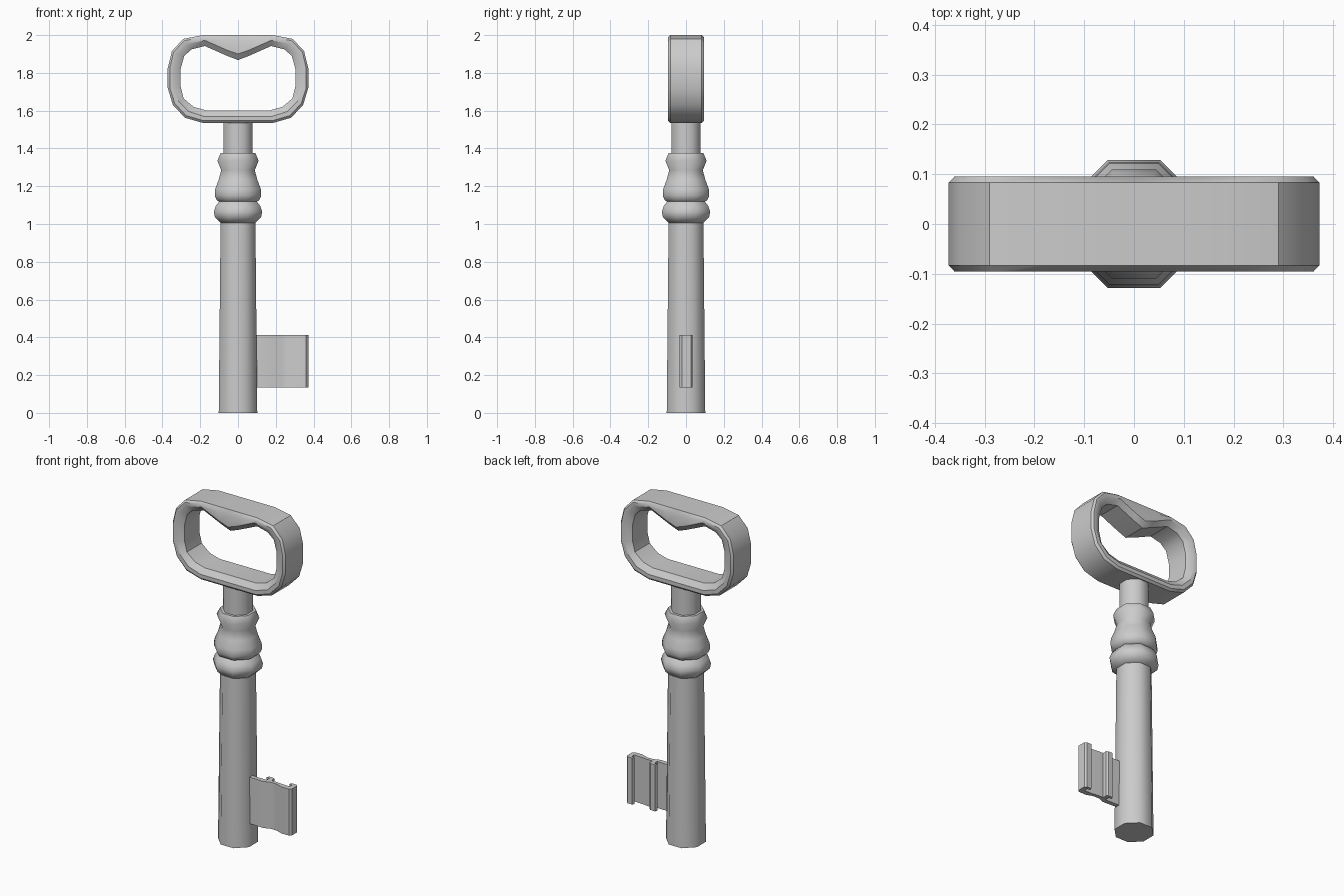
import bpy, bmesh, math

if "Cube" in bpy.data.objects:
    bpy.data.objects.remove(bpy.data.objects["Cube"])


def finish(name, bm, angle):
    bmesh.ops.recalc_face_normals(bm, faces=bm.faces)
    me = bpy.data.meshes.new(name)
    bm.to_mesh(me)
    bm.free()
    ob = bpy.data.objects.new(name, me)
    bpy.context.collection.objects.link(ob)
    bpy.ops.object.select_all(action='DESELECT')
    bpy.context.view_layer.objects.active = ob
    ob.select_set(True)
    bpy.ops.object.shade_smooth_by_angle(angle=math.radians(angle))
    return ob


def bridge(bm, a, b):
    n = len(a)
    for i in range(n):
        j = (i + 1) % n
        bm.faces.new((a[i], a[j], b[j], b[i]))


def turned(name, profile, sides=8):
    # eight-sided turned part, profile gives (distance to flat, z)
    bm = bmesh.new()
    loops = []
    for d, z in profile:
        r = d / math.cos(math.pi / sides)
        loops.append([bm.verts.new((r * math.cos((i + .5) * 2 * math.pi / sides),
                                    r * math.sin((i + .5) * 2 * math.pi / sides), z))
                      for i in range(sides)])
    for a, b in zip(loops, loops[1:]):
        bridge(bm, a, b)
    bm.faces.new(loops[0])
    bm.faces.new(loops[-1])
    return finish(name, bm, 50)


# shaft and ornamental collars
turned("shaft", [(.102, 0), (.092, 1.02)])
turned("lower_collar", [(.092, 1.005), (.122, 1.035), (.128, 1.065), (.118, 1.095), (.097, 1.122)])
turned("upper_collar", [(.095, 1.115), (.112, 1.125), (.123, 1.15), (.121, 1.185), (.102, 1.235),
                        (.089, 1.285), (.109, 1.335), (.092, 1.375)])
turned("neck", [(.077, 1.37), (.077, 1.55)])

# bow handle: half outlines from bottom centre to top centre
outer = [(0, 1.535), (.185, 1.535), (.28, 1.562), (.345, 1.63), (.372, 1.72), (.372, 1.825),
         (.35, 1.915), (.29, 1.98), (.185, 2.0), (.07, 2.0), (0, 2.0)]
rim = [(0, 1.57), (.18, 1.57), (.26, 1.595), (.315, 1.65), (.34, 1.72), (.34, 1.825),
       (.325, 1.9), (.27, 1.953), (.175, 1.972), (.06, 1.921), (0, 1.9)]
inner = [(0, 1.602), (.17, 1.602), (.235, 1.62), (.288, 1.665), (.304, 1.73), (.304, 1.82),
         (.285, 1.89), (.245, 1.925), (.175, 1.942), (.06, 1.891), (0, 1.868)]
face = [(a[0] * .65 + b[0] * .35, a[1] * .65 + b[1] * .35) for a, b in zip(outer, rim)]

bm = bmesh.new()
loops = []
for half, y in [(outer, -.083), (face, -.095), (rim, -.095), (inner, -.07),
                (inner, .07), (rim, .095), (face, .095), (outer, .083)]:
    full = half + [(-x, z) for x, z in half[-2:0:-1]]
    loops.append([bm.verts.new((x, y, z)) for x, z in full])
for i in range(len(loops)):
    bridge(bm, loops[i], loops[(i + 1) % len(loops)])
finish("bow_handle", bm, 35)

# key bit: wavy plate with two hooked ribs on its back, extruded upward
section = [(.08, -.03), (.19, -.035), (.23, -.02), (.27, -.02), (.31, -.035), (.36, -.035),
           (.372, -.022), (.372, .026), (.36, .035), (.33, .035), (.325, .02), (.345, .018),
           (.345, -.005), (.29, -.003), (.25, .002), (.22, .002), (.22, .028), (.21, .035),
           (.18, .035), (.175, .02), (.195, .018), (.195, -.008), (.08, -.005)]
bm = bmesh.new()
low = [bm.verts.new((x, y, .135)) for x, y in section]
high = [bm.verts.new((x, y, .412)) for x, y in section]
bridge(bm, low, high)
bm.faces.new(low)
bm.faces.new(high)
finish("key_bit", bm, 30)
